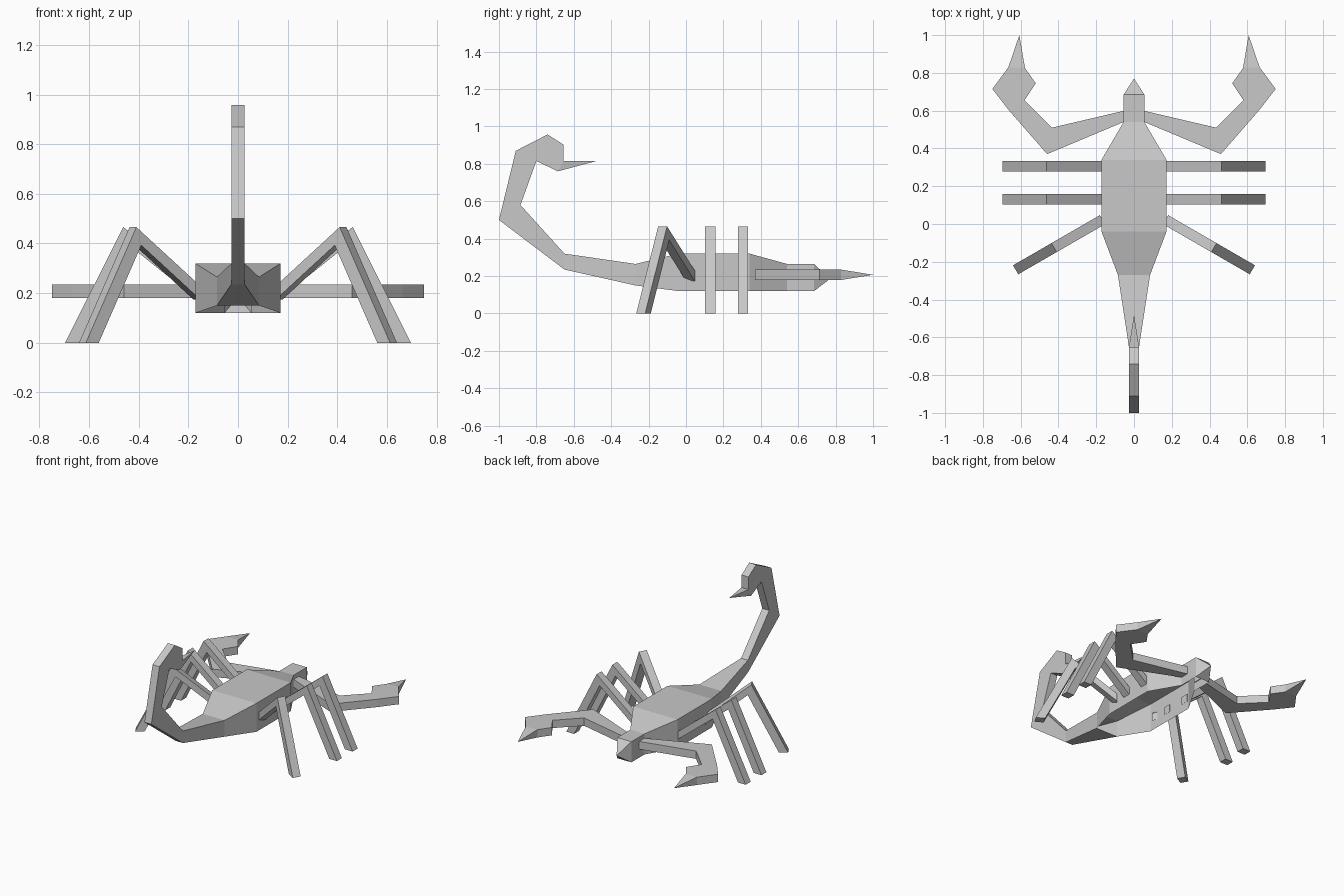
import bpy, bmesh, math
from mathutils import Matrix, Vector

cube = bpy.data.objects.get("Cube")
if cube:
    bpy.data.objects.remove(cube, do_unlink=True)

grey = bpy.data.materials.new("plain_grey")
grey.use_nodes = True
colour = (0.58, 0.58, 0.58, 1)
grey.diffuse_color = colour
grey.node_tree.nodes["Principled BSDF"].inputs["Base Color"].default_value = colour


def loft(name, rings, cap_start=True, cap_end=True, skip_side=None, matrix=None):
    """Skin a row of four-cornered rings; a ring squeezed to a point makes a tip."""
    bm = bmesh.new()
    rows = [[bm.verts.new(p) for p in ring] for ring in rings]
    for a, b in zip(rows, rows[1:]):
        for i in range(4):
            if i == skip_side and a is not rows[0]:
                continue
            j = (i + 1) % 4
            bm.faces.new((a[i], a[j], b[j], b[i]))
    if cap_start:
        bm.faces.new(rows[0])
    if cap_end:
        bm.faces.new(rows[-1])
    bmesh.ops.remove_doubles(bm, verts=bm.verts, dist=0.0005)
    if matrix:
        bm.transform(matrix)
    bmesh.ops.recalc_face_normals(bm, faces=bm.faces)
    mesh = bpy.data.meshes.new(name)
    bm.to_mesh(mesh)
    bm.free()
    mesh.materials.append(grey)
    obj = bpy.data.objects.new(name, mesh)
    bpy.context.scene.collection.objects.link(obj)
    return obj


def upright_ring(outer, inner, w):
    """Ring across x, from two points in the yz plane."""
    return [(-w, *outer), (w, *outer), (w, *inner), (-w, *inner)]


# Head and body shell, open underneath: y, half width, top, bottom
body = [(0.77, 0, 0.185, 0.185), (0.685, 0.055, 0.265, 0.12),
        (0.54, 0.055, 0.265, 0.12), (0.34, 0.172, 0.32, 0.12),
        (-0.04, 0.172, 0.32, 0.12), (-0.27, 0.085, 0.265, 0.15)]
loft("body", [upright_ring((y, t), (y, b), w) for y, w, t, b in body],
     False, False, skip_side=2)

# Curled tail and sting: outer point, inner point, half width
tw = 0.027
tail = [((-0.27, 0.15), (-0.27, 0.265), 0.085),
        ((-0.65, 0.235), (-0.65, 0.32), tw),
        ((-1.0, 0.50), (-0.885, 0.58), tw),
        ((-0.91, 0.87), (-0.80, 0.815), tw),
        ((-0.74, 0.957), (-0.76, 0.796), tw),
        ((-0.655, 0.903), (-0.72, 0.777), tw),
        ((-0.655, 0.815), (-0.685, 0.76), tw),
        ((-0.48, 0.815), (-0.48, 0.815), 0)]
loft("tail", [upright_ring(*s) for s in tail], False, False)

# Pincer arm outline: inner point, outer point, half height
arm = [((0.05, 0.60), (0.05, 0.542), 0.0275),
       ((0.435, 0.51), (0.46, 0.37), 0.0275),
       ((0.58, 0.655), (0.665, 0.605), 0.0275),
       ((0.52, 0.745), (0.75, 0.715), 0.0275),
       ((0.577, 0.825), (0.665, 0.83), 0.0275),
       ((0.607, 1.0), (0.607, 1.0), 0)]
arm_z = 0.207

# Leg outline measured outward from the hip: upper point, lower point
leg = [((-0.006, 0.23), (-0.006, 0.175)), ((0.29, 0.466), (0.267, 0.393)),
       ((0.525, 0), (0.465, 0))]
legs = [("front", 0.305, 0), ("middle", 0.13, 0), ("rear", 0.02, -30)]

for side, s in (("left", 1), ("right", -1)):
    mirror = Matrix.Diagonal((s, 1, 1, 1))
    rings = [[(*a, arm_z + h), (*b, arm_z + h), (*b, arm_z - h), (*a, arm_z - h)]
             for a, b, h in arm]
    loft(side + "_pincer", rings, True, False, matrix=mirror)
    for place, y, turn in legs:
        h = 0.0275
        rings = [[(u[0], -h, u[1]), (u[0], h, u[1]), (l[0], h, l[1]), (l[0], -h, l[1])]
                 for u, l in leg]
        swing = Matrix.Translation((0.172, y, 0)) @ Matrix.Rotation(math.radians(turn), 4, "Z")
        loft(f"{side}_{place}_leg", rings, matrix=mirror @ swing)
